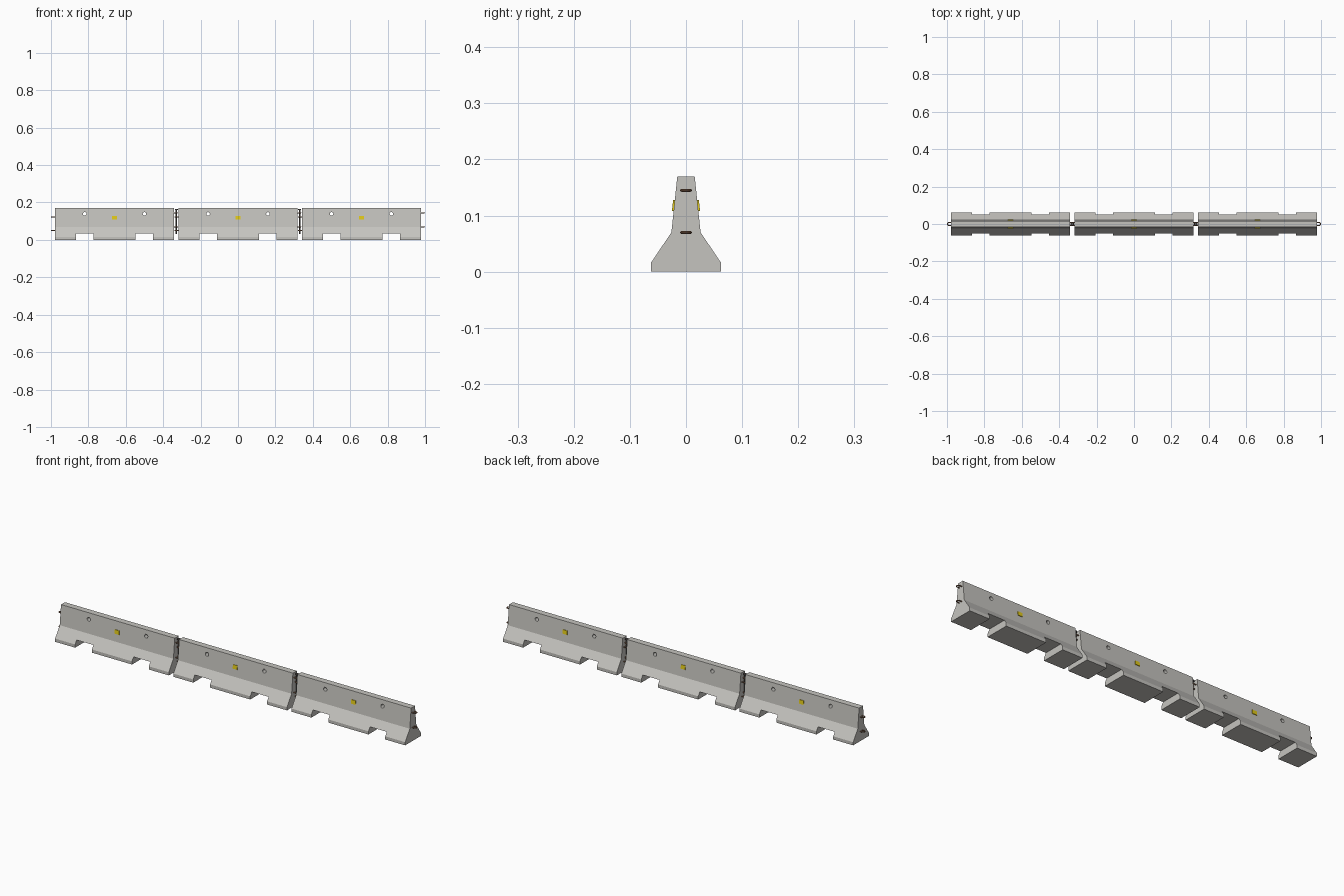
import bpy, bmesh, math
from mathutils import Matrix, Vector

if "Cube" in bpy.data.objects:
    bpy.data.objects.remove(bpy.data.objects["Cube"])

SPACING, HALF = 0.66, 0.3175


def material(name, rgb):
    m = bpy.data.materials.new(name)
    m.diffuse_color = (*rgb, 1)
    m.use_nodes = True
    m.node_tree.nodes["Principled BSDF"].inputs["Base Color"].default_value = m.diffuse_color
    return m


concrete = material("concrete grey", (0.56, 0.55, 0.52))
yellow = material("reflector yellow", (0.75, 0.58, 0.01))
rust = material("rusty steel", (0.27, 0.14, 0.08))
steel = material("dark steel", (0.09, 0.08, 0.075))


def add_object(name, data, loc=(0, 0, 0)):
    ob = bpy.data.objects.new(name, data)
    ob.location = loc
    bpy.context.collection.objects.link(ob)
    return ob


def to_mesh(bm, name, mat):
    bmesh.ops.recalc_face_normals(bm, faces=bm.faces[:])
    me = bpy.data.meshes.new(name)
    bm.to_mesh(me)
    bm.free()
    me.materials.append(mat)
    return me


def baked(ob):
    """Evaluated mesh of an object, which is then removed."""
    dg = bpy.context.evaluated_depsgraph_get()
    dg.update()
    me = bpy.data.meshes.new_from_object(ob.evaluated_get(dg))
    bpy.data.objects.remove(ob)
    return me


def box(bm, size, matrix):
    bmesh.ops.create_cube(bm, size=1, matrix=matrix @ Matrix.Diagonal((*size, 1)))


def cylinder(bm, r, depth, matrix, seg=16):
    bmesh.ops.create_cone(bm, cap_ends=True, segments=seg, radius1=r, radius2=r,
                          depth=depth, matrix=matrix)


# Barrier body: profile extruded along x
half = [(0.0625, 0), (0.0625, 0.016), (0.026, 0.07), (0.0155, 0.17)]
profile = half + [(-y, z) for y, z in reversed(half)]
bm = bmesh.new()
face = bm.faces.new([bm.verts.new((-HALF, y, z)) for y, z in profile])
ext = bmesh.ops.extrude_face_region(bm, geom=[face])
bmesh.ops.translate(bm, vec=(2 * HALF, 0, 0),
                    verts=[g for g in ext["geom"] if isinstance(g, bmesh.types.BMVert)])
body = add_object("barrier_blank", to_mesh(bm, "barrier", concrete))

# Cutters: fork pockets through the base and lifting holes near the top
bm = bmesh.new()
for s in (-1, 1):
    box(bm, (0.094, 0.2, 0.068), Matrix.Translation((s * 0.159, 0, 0)))
    cylinder(bm, 0.0095, 0.2,
             Matrix.Translation((s * 0.16, 0, 0.139)) @ Matrix.Rotation(math.pi / 2, 4, 'X'))
cutter = add_object("pocket_cutter", to_mesh(bm, "pocket_cutter", concrete))
cutter.hide_render = True
mod = body.modifiers.new("pockets", 'BOOLEAN')
mod.operation, mod.solver, mod.object = 'DIFFERENCE', 'EXACT', cutter
barrier_mesh = baked(body)
bpy.data.objects.remove(cutter)

# Reflectors: thin plates lying on both sloped faces
bm = bmesh.new()
tilt = math.atan2(0.0105, 0.1)
for s in (-1, 1):
    box(bm, (0.025, 0.005, 0.02),
        Matrix.Translation((0, s * 0.0215, 0.118)) @ Matrix.Rotation(s * tilt, 4, 'X'))
reflector_mesh = to_mesh(bm, "reflectors", yellow)


def loop_mesh(side):
    """U-shaped bar sticking out of one end."""
    cu = bpy.data.curves.new("end_loop", 'CURVE')
    cu.dimensions = '3D'
    cu.bevel_depth, cu.bevel_resolution, cu.use_fill_caps = 0.0026, 2, True
    r, n = 0.008, 10
    pts = [(0.305, -r)] + [(0.3295 + r * math.sin(a), -r * math.cos(a))
                           for a in (math.pi * i / n for i in range(n + 1))] + [(0.305, r)]
    sp = cu.splines.new('POLY')
    sp.points.add(len(pts) - 1)
    for p, (x, y) in zip(sp.points, pts):
        p.co = (side * x, y, 0, 1)
    cu.materials.append(rust)
    return baked(add_object("end_loop_curve", cu))


loops = {-1: (loop_mesh(-1), (0.05, 0.123)), 1: (loop_mesh(1), (0.07, 0.145))}

# Three barriers with reflectors and staggered end loops
for i in (-1, 0, 1):
    x = i * SPACING
    add_object("barrier", barrier_mesh, (x, 0, 0))
    add_object("reflectors", reflector_mesh, (x, 0, 0))
    for me, heights in loops.values():
        for z in heights:
            add_object("end_loop", me, (x, 0, z))

# Connecting pins through the loops at both joints
bm = bmesh.new()
cylinder(bm, 0.0045, 0.13, Matrix.Translation((0, 0, 0.097)))
cylinder(bm, 0.008, 0.005, Matrix.Translation((0, 0, 0.163)))
pin_mesh = to_mesh(bm, "connecting_pin", steel)
for s in (-1, 1):
    add_object("connecting_pin", pin_mesh, (s * SPACING / 2, 0, 0))

# Smooth the round bars, keep sharp edges
for ob in bpy.context.collection.objects:
    ob.select_set(ob.name.startswith(("end_loop", "connecting_pin")))
    if ob.select_get():
        bpy.context.view_layer.objects.active = ob
bpy.ops.object.shade_smooth_by_angle(angle=math.radians(40))
